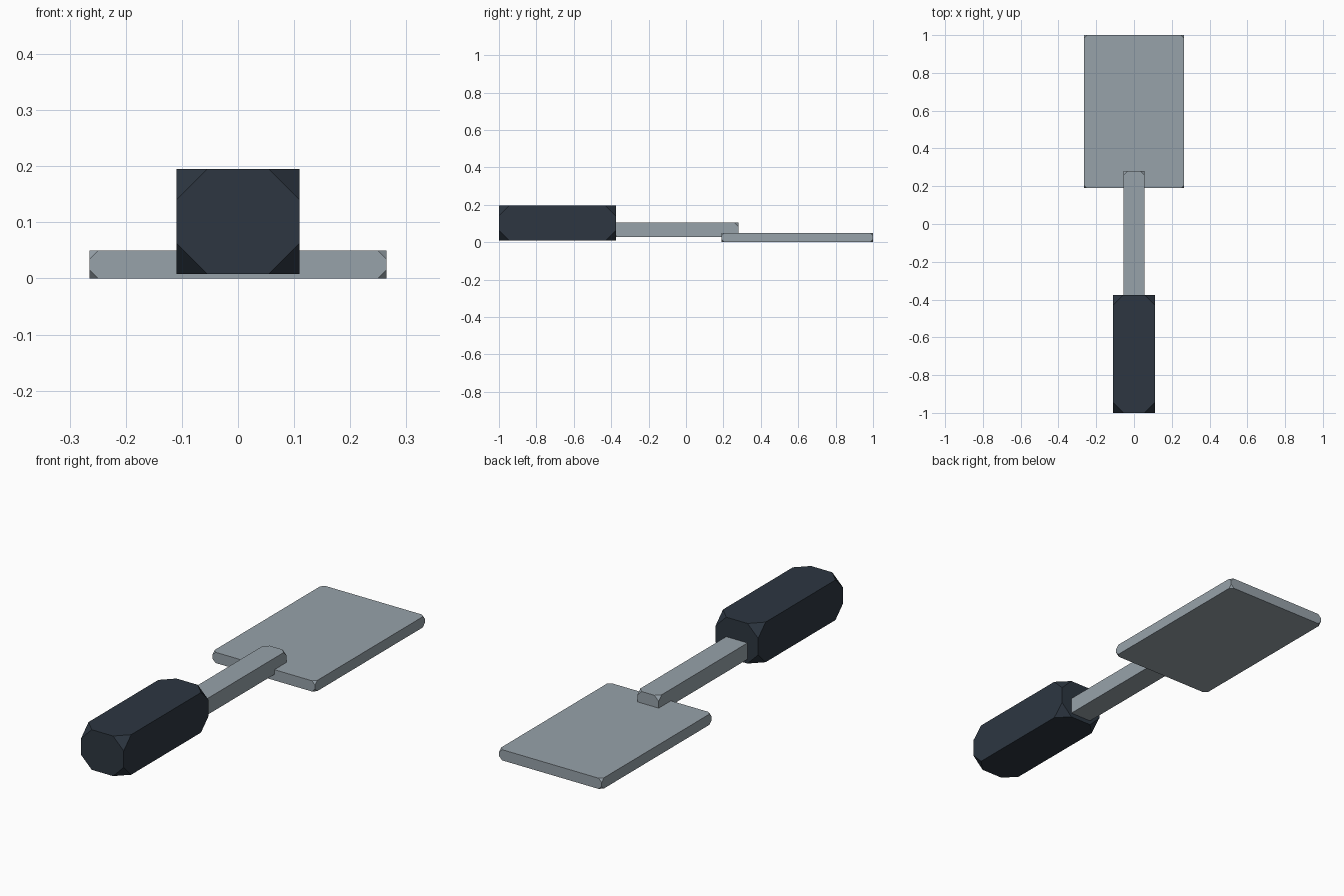
import bpy, bmesh
from mathutils import Vector

if "Cube" in bpy.data.objects:
    bpy.data.objects.remove(bpy.data.objects["Cube"])


def material(name, rgb):
    m = bpy.data.materials.new(name)
    m.diffuse_color = (*rgb, 1.0)
    m.use_nodes = True
    m.node_tree.nodes["Principled BSDF"].inputs["Base Color"].default_value = m.diffuse_color
    return m


steel = material("steel grey", (0.31, 0.362, 0.40))
dark = material("dark slate", (0.026, 0.037, 0.053))


def cut_corner_box(name, lo, hi, cut, mat):
    """Box with each of its eight corners sliced off by a flat triangle."""
    lo, hi = Vector(lo), Vector(hi)
    size, mid = hi - lo, (lo + hi) / 2
    bm = bmesh.new()
    bmesh.ops.create_cube(bm, size=1.0)
    for v in bm.verts:
        v.co = Vector(c * s for c, s in zip(v.co, size)) + mid
    bmesh.ops.bevel(bm, geom=bm.verts[:], offset=cut, offset_type='OFFSET',
                    segments=1, profile=0.5, affect='VERTICES')
    bmesh.ops.recalc_face_normals(bm, faces=bm.faces[:])
    mesh = bpy.data.meshes.new(name)
    bm.to_mesh(mesh)
    bm.free()
    mesh.materials.append(mat)
    obj = bpy.data.objects.new(name, mesh)
    bpy.context.collection.objects.link(obj)
    return obj


# Chunky grip
cut_corner_box("handle", (-0.11, -1.0, 0.008), (0.11, -0.375, 0.195), 0.055, dark)
# Bar joining grip and blade, its hidden end sunk into the grip
cut_corner_box("shaft", (-0.055, -0.42, 0.028), (0.055, 0.28, 0.104), 0.022, steel)
# Flat blade
cut_corner_box("blade", (-0.265, 0.19, 0.0), (0.265, 1.0, 0.05), 0.016, steel)
